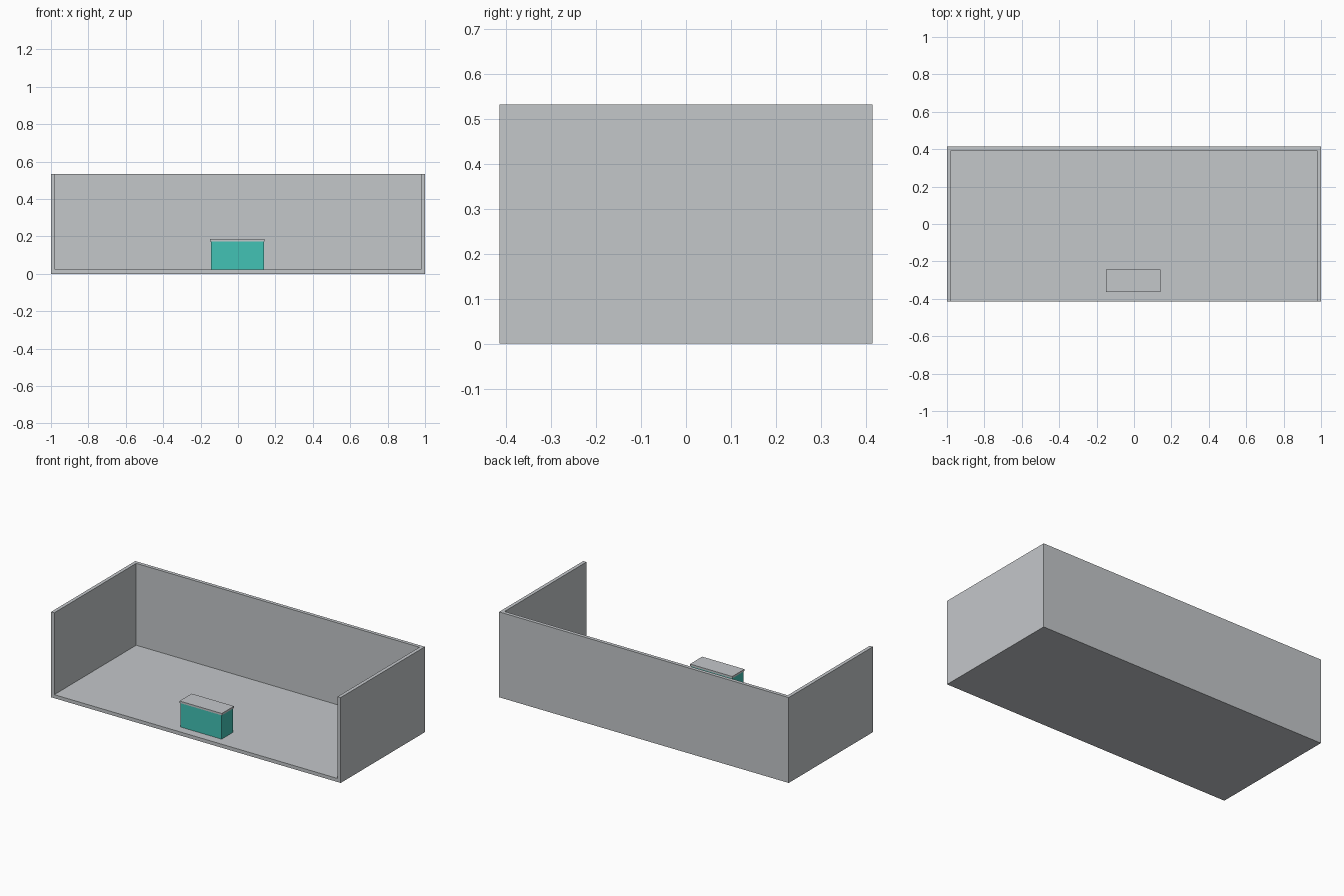
import bpy
import bmesh
from mathutils import Vector

if "Cube" in bpy.data.objects:
    bpy.data.objects.remove(bpy.data.objects["Cube"])


def material(name, rgb):
    m = bpy.data.materials.new(name)
    m.diffuse_color = (*rgb, 1.0)
    m.use_nodes = True
    m.node_tree.nodes["Principled BSDF"].inputs["Base Color"].default_value = m.diffuse_color
    return m


GREY = material("light grey", (0.55, 0.57, 0.59))
TEAL = material("teal", (0.055, 0.54, 0.46))


def box(name, lo, hi, mat):
    """Axis-aligned box between two corners."""
    lo, hi = Vector(lo), Vector(hi)
    bm = bmesh.new()
    bmesh.ops.create_cube(bm, size=1.0)
    for v in bm.verts:
        v.co = Vector([(v.co[i] + 0.5) * (hi[i] - lo[i]) + lo[i] for i in range(3)])
    me = bpy.data.meshes.new(name)
    bm.to_mesh(me)
    bm.free()
    me.materials.append(mat)
    ob = bpy.data.objects.new(name, me)
    bpy.context.collection.objects.link(ob)
    return ob


W, D, H = 1.0, 0.415, 0.533   # half width, half depth, height
T = 0.022                     # wall and floor thickness

# Open room: floor, back wall and two side walls, butted together
box("floor", (-W + T, -D, 0), (W - T, D - T, T), GREY)
box("back_wall", (-W + T, D - T, 0), (W - T, D, H), GREY)
box("left_wall", (-W, -D, 0), (-W + T, D, H), GREY)
box("right_wall", (W - T, -D, 0), (W, D, H), GREY)

# Counter near the open front, with a slightly overhanging top
x0, x1, y0, y1 = -0.149, 0.143, -0.364, -0.244
lip, top, slab = 0.004, 0.185, 0.012
box("counter_body", (x0 + lip, y0 + lip, T), (x1 - lip, y1 - lip, top - slab), TEAL)
box("counter_top", (x0, y0, top - slab), (x1, y1, top), GREY)
